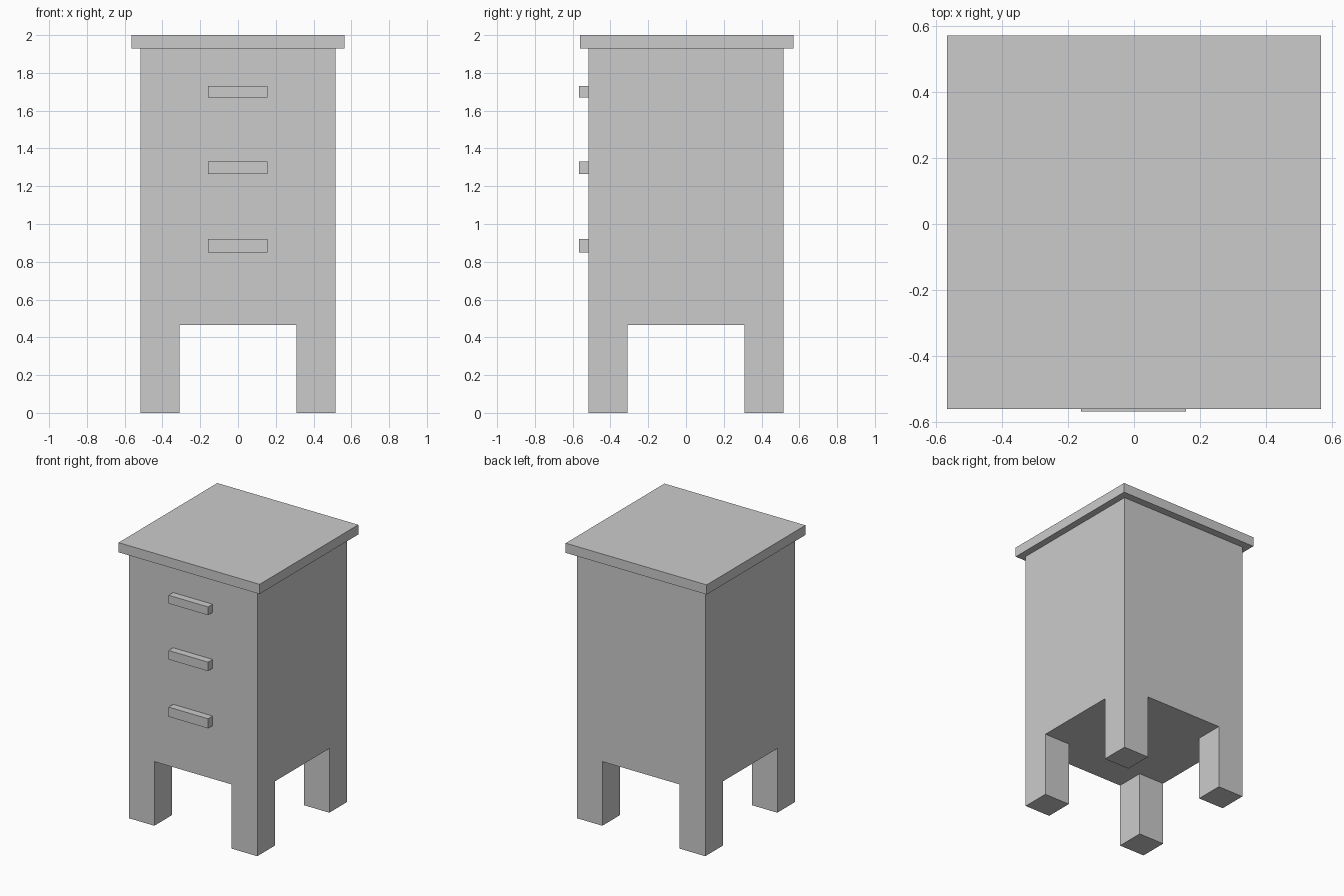
import bpy
import bmesh
from mathutils import Matrix, Vector

old = bpy.data.objects.get("Cube")
if old:
    bpy.data.objects.remove(old, do_unlink=True)

grey = bpy.data.materials.new("plain grey")
grey.use_nodes = True
colour = (0.6, 0.6, 0.6, 1)
grey.diffuse_color = colour
grey.node_tree.nodes["Principled BSDF"].inputs["Base Color"].default_value = colour


def add_object(name, bm):
    bmesh.ops.recalc_face_normals(bm, faces=bm.faces)
    mesh = bpy.data.meshes.new(name)
    bm.to_mesh(mesh)
    bm.free()
    mesh.materials.append(grey)
    obj = bpy.data.objects.new(name, mesh)
    bpy.context.collection.objects.link(obj)
    return obj


def box(name, low, high):
    low, high = Vector(low), Vector(high)
    bm = bmesh.new()
    place = Matrix.Translation((low + high) / 2) @ Matrix.Diagonal((*(high - low), 1))
    bmesh.ops.create_cube(bm, size=1, matrix=place)
    return add_object(name, bm)


# Cabinet body with the four corner legs drawn out of its underside
HALF, LEG_IN, BODY_LOW, BODY_TOP = 0.515, 0.31, 0.465, 1.93
bm = bmesh.new()
place = Matrix.Translation((0, 0, (BODY_LOW + BODY_TOP) / 2))
bmesh.ops.create_cube(bm, size=1, matrix=place @ Matrix.Diagonal(
    (2 * HALF, 2 * HALF, BODY_TOP - BODY_LOW, 1)))
for axis in (Vector((1, 0, 0)), Vector((0, 1, 0))):
    for side in (-1, 1):
        bmesh.ops.bisect_plane(bm, geom=bm.verts[:] + bm.edges[:] + bm.faces[:],
                               plane_co=axis * side * LEG_IN, plane_no=axis)
corners = [f for f in bm.faces if f.normal.z < -0.9
           and min(abs(f.calc_center_median().x), abs(f.calc_center_median().y)) > LEG_IN]
for face in corners:
    leg = bmesh.ops.extrude_discrete_faces(bm, faces=[face])["faces"][0]
    bmesh.ops.translate(bm, verts=leg.verts, vec=(0, 0, -BODY_LOW))
bmesh.ops.dissolve_limit(bm, angle_limit=0.01, verts=bm.verts, edges=bm.edges)
add_object("cabinet_body", bm)

# Overhanging top board
box("top_board", (-0.565, -0.56, BODY_TOP), (0.565, 0.57, 2))

# Bar handles, one for each drawer
for label, low, high in (("lower", 0.85, 0.92), ("middle", 1.265, 1.33), ("upper", 1.67, 1.73)):
    box(label + "_drawer_handle", (-0.16, -0.567, low), (0.157, -HALF, high))
